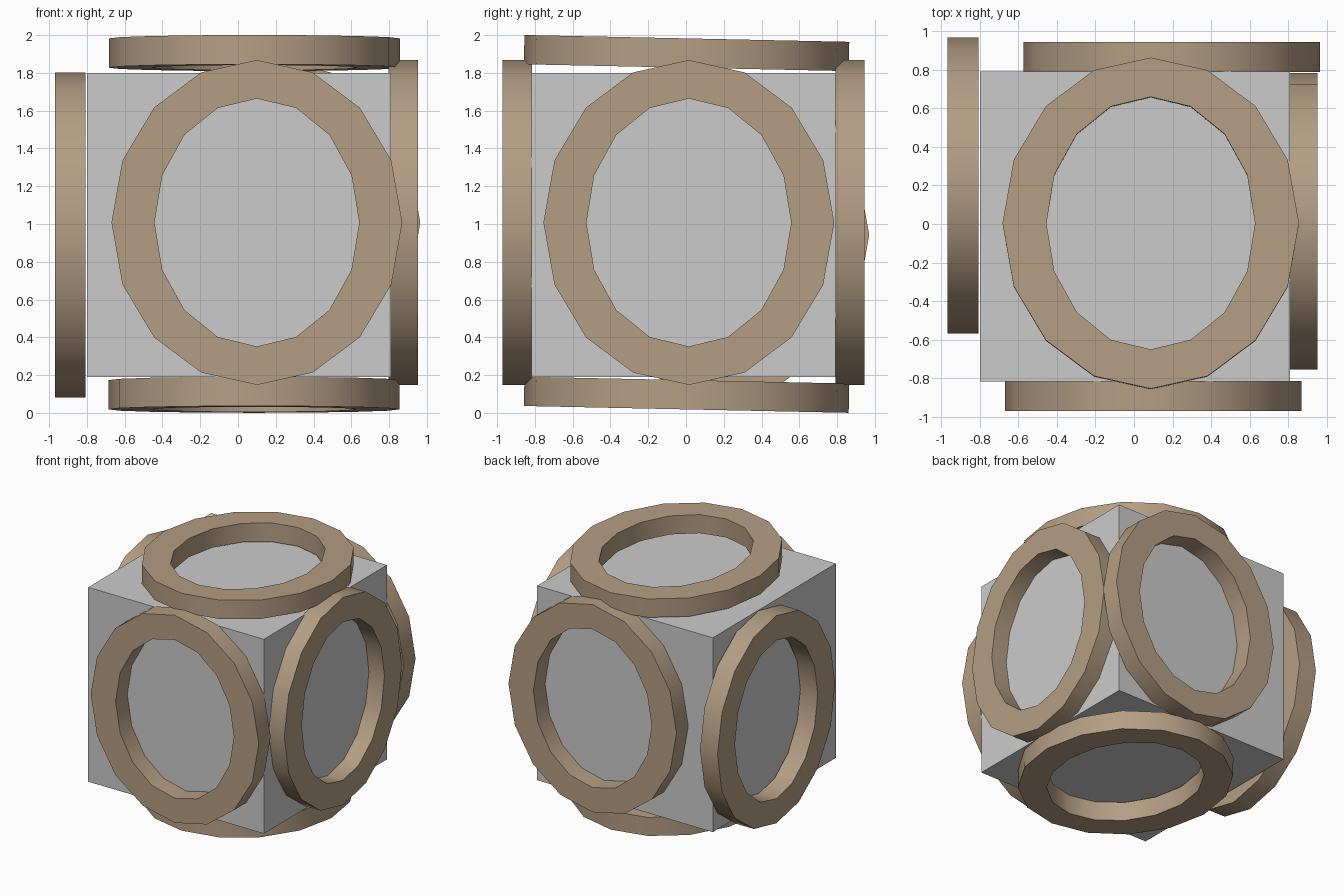
import bpy, bmesh, math
from mathutils import Vector

if "Cube" in bpy.data.objects:
    bpy.data.objects.remove(bpy.data.objects["Cube"])

SIDES = 16
tan = bpy.data.materials.new("tan")
tan.diffuse_color = (0.46, 0.34, 0.23, 1)
tan.use_nodes = True
tan.node_tree.nodes["Principled BSDF"].inputs["Base Color"].default_value = tan.diffuse_color


def oval_ring(name, center, short_axis, long_axis, depth=0.155):
    """Flat-faced oval ring lying in the plane of the two given axes."""
    c = Vector(center)
    u = Vector(short_axis).normalized()
    v = Vector(long_axis).normalized()
    n = u.cross(v)
    bm = bmesh.new()

    def loop(ru, rv, offset):
        angles = [2 * math.pi * i / SIDES for i in range(SIDES)]
        return [bm.verts.new(c + u * ru * math.cos(a) + v * rv * math.sin(a) + n * offset)
                for a in angles]

    h = depth / 2
    loops = [loop(0.77, 0.86, -h), loop(0.77, 0.86, h),
             loop(0.542, 0.656, h), loop(0.542, 0.656, -h)]
    for k in range(4):
        a, b = loops[k], loops[(k + 1) % 4]
        for i in range(SIDES):
            j = (i + 1) % SIDES
            bm.faces.new((a[i], a[j], b[j], b[i]))
    bmesh.ops.recalc_face_normals(bm, faces=bm.faces)
    mesh = bpy.data.meshes.new(name)
    bm.to_mesh(mesh)
    bm.free()
    obj = bpy.data.objects.new(name, mesh)
    obj.data.materials.append(tan)
    bpy.context.collection.objects.link(obj)
    bpy.ops.object.select_all(action='DESELECT')
    obj.select_set(True)
    bpy.context.view_layer.objects.active = obj
    bpy.ops.object.shade_smooth_by_angle(angle=math.radians(35))


# Central block
bpy.ops.mesh.primitive_cube_add(size=1.61, location=(0.005, -0.013, 0.995))
bpy.context.object.name = "block"

# One ring per face; top and bottom rings lean slightly
X, Y, Z, LEAN = (1, 0, 0), (0, 1, 0), (0, 0, 1), (0, 1, -0.021)
oval_ring("front_ring", (0.10, -0.893, 1.008), X, Z)
oval_ring("back_ring", (0.195, 0.868, 1.008), X, Z)
oval_ring("right_ring", (0.875, 0.015, 1.008), Y, Z)
oval_ring("left_ring", (-0.888, 0.20, 0.942), Y, Z, 0.16)
oval_ring("top_ring", (0.087, 0.003, 1.905), X, LEAN)
oval_ring("bottom_ring", (0.085, 0.003, 0.096), X, LEAN)
